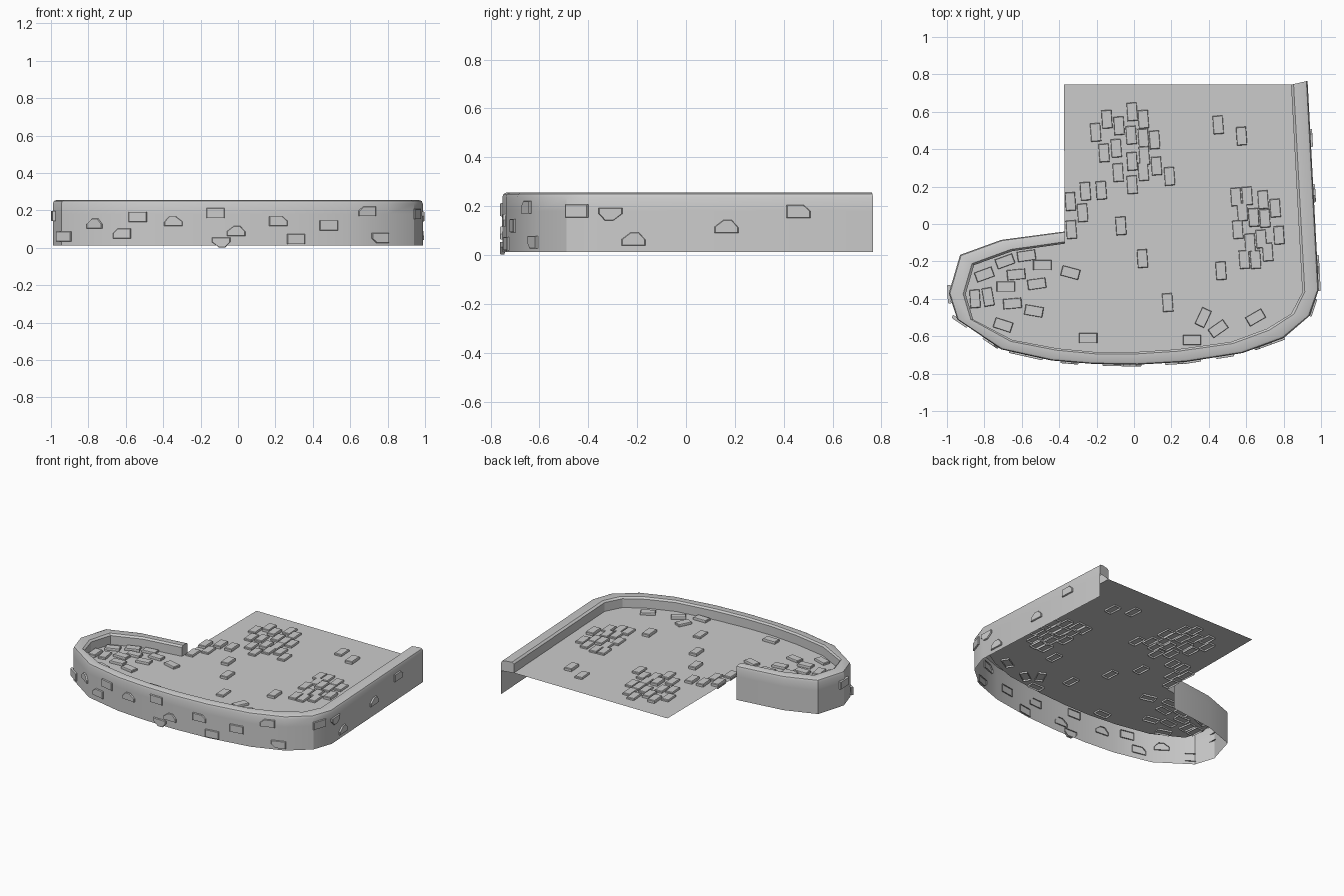
import bpy, bmesh, math
from mathutils import Matrix, Vector

if "Cube" in bpy.data.objects:
    bpy.data.objects.remove(bpy.data.objects["Cube"])

OUTER = [(-.37, -.04), (-.71, -.085), (-.93, -.165), (-.99, -.37), (-.945, -.51),
         (-.71, -.67), (-.44, -.73), (-.22, -.748), (.02, -.752), (.28, -.737),
         (.58, -.69), (.8, -.61), (.94, -.49), (.988, -.35), (.928, .765)]
INNER = [(-.37, -.105), (-.65, -.145), (-.855, -.22), (-.9, -.375), (-.86, -.51),
         (-.65, -.62), (-.41, -.665), (-.2, -.685), (0, -.685), (.23, -.67),
         (.52, -.63), (.71, -.56), (.84, -.48), (.9, -.365), (.84, .745)]
FLOOR_Z = .18


def finish(bm, name):
    me = bpy.data.meshes.new(name)
    bm.to_mesh(me)
    bm.free()
    ob = bpy.data.objects.new(name, me)
    bpy.context.collection.objects.link(ob)
    return ob


# Parapet: profile (0 = outer face, 1 = inner face) swept along the outline
PROFILE = [(0, .012), (0, FLOOR_Z), (0, .236), (.07, .25), (.22, .255),
           (.85, .255), (1, .243), (1, FLOOR_Z)]
bm = bmesh.new()
rings = []
for o, i in zip(OUTER, INNER):
    o, i = Vector(o), Vector(i)
    rings.append([bm.verts.new((*o.lerp(i, t), z)) for t, z in PROFILE])
for a, b in zip(rings, rings[1:]):
    for k in range(len(PROFILE) - 1):
        bm.faces.new((a[k], b[k], b[k + 1], a[k + 1]))
bm.faces.new(rings[0][1:])
bm.faces.new(rings[-1][:0:-1])
wall = finish(bm, "parapet_wall")
bpy.context.view_layer.objects.active = wall
wall.select_set(True)
bpy.ops.object.shade_smooth_by_angle(angle=math.radians(30))

# Floor sheet inside the wall
bm = bmesh.new()
bm.faces.new([bm.verts.new((x, y, FLOOR_Z)) for x, y in INNER + [(-.375, .745)]])
finish(bm, "floor")


def prism(bm, outline, mat, lo, hi):
    """Open-backed prism with a small bevelled front face."""
    rows = []
    for d, s in ((lo, 1), (hi - .004, 1), (hi, .93)):
        rows.append([bm.verts.new(mat @ Vector((x * s, y * s, d))) for x, y in outline])
    n = len(outline)
    for a, b in zip(rows, rows[1:]):
        for k in range(n):
            bm.faces.new((a[k], a[(k + 1) % n], b[(k + 1) % n], b[k]))
    bm.faces.new(rows[-1])


# Paving stones, long side along y (raised and low) or turned by an angle
RAISED = [(-.145, .56), (-.08, .525), (-.01, .335), (-.26, .175), (-.175, .18),
          (-.34, .12), (-.07, -.01), (.045, -.185), (.575, .47), (.64, .035),
          (.775, -.06), (.465, -.25), (-.85, -.4)]
LOW = [(-.01, .6), (.05, .56), (-.205, .49), (-.015, .475), (.05, .46), (.11, .45),
       (-.16, .38), (-.095, .405), (.055, .365), (-.085, .275), (.12, .31),
       (.19, .255), (-.01, .21), (.05, .28), (-.275, .06), (-.335, -.03),
       (.45, .53), (.545, .145), (.605, .15), (.69, .13), (.58, .065), (.755, .085),
       (.555, -.03), (.62, -.1), (.7, .03), (.68, -.08), (.715, -.15),
       (.59, -.19), (.65, -.19), (.18, -.42)]
TURNED = [(-.685, -.335, 0), (-.69, -.2, 20), (-.575, -.17, 8), (-.7, -.54, -18),
          (-.245, -.61, 0), (-.8, -.27, 20), (-.78, -.39, 100), (-.65, -.425, 5),
          (-.63, -.27, 5), (-.49, -.22, 0), (-.52, -.32, 8), (-.34, -.26, -15),
          (-.535, -.465, -10), (.37, -.5, 65), (.45, -.56, 35), (.31, -.62, 0),
          (.65, -.5, 30)]
RECT = [(-.049, -.027), (.049, -.027), (.049, .027), (-.049, .027)]
bm = bmesh.new()
stones = [(x, y, 94, .02) for x, y in RAISED] + [(x, y, 94, .014) for x, y in LOW]
stones += [(x, y, a, .016) for x, y, a in TURNED]
for x, y, a, h in stones:
    m = Matrix.Translation((x, y, FLOOR_Z)) @ Matrix.Rotation(math.radians(a), 4, 'Z')
    prism(bm, RECT, m, -.012, h)
finish(bm, "paving_stones")

# Wall stones: whole, one corner broken, two corners broken
ONE = [(-.049, -.026), (.049, -.026), (.049, .002), (.022, .026), (-.049, .026)]
TWO = [(-.049, -.026), (.049, -.026), (.049, -.004), (.022, .026), (-.012, .026), (-.049, -.002)]
SHAPES = {'R': RECT, 'O': ONE, 'T': TWO}
FRONT = [(-.93, .06, 'R', 1, 1), (-.765, .13, 'T', 1, 1), (-.62, .076, 'O', -1, 1),
         (-.535, .165, 'R', 1, 1), (-.345, .142, 'T', -1, 1), (-.12, .185, 'R', 1, 1),
         (-.01, .09, 'T', 1, 1), (-.09, .028, 'T', 1, -1), (.215, .142, 'O', 1, 1),
         (.31, .046, 'R', 1, 1), (.485, .12, 'R', 1, 1), (.69, .195, 'O', -1, 1),
         (.76, .052, 'O', -1, -1), (.955, .18, 'R', 1, 1)]
SIDE = [(-.31, .167, 'T', -1, -1), (-.215, .066, 'T', 1, 1), (.165, .117, 'T', 1, 1),
        (.46, .178, 'O', 1, 1)]
LEFT = [(-.375, .17, 'R', 1, 1)]
bm = bmesh.new()
for path, axis, items in ((OUTER[3:14], 0, FRONT), (OUTER[13:], 1, SIDE),
                          ([(-.99, -.3), (-.985, -.42)], 1, LEFT)):
    for v, z, kind, fx, fz in items:
        for a, b in zip(path, path[1:]):
            lo, hi = sorted((a[axis], b[axis]))
            if lo <= v <= hi:
                a, b = Vector(a), Vector(b)
                p = a.lerp(b, (v - a[axis]) / (b[axis] - a[axis]))
                u = (b - a).normalized()
                m = Matrix(((u.x, 0, u.y, p.x), (u.y, 0, -u.x, p.y),
                            (0, 1, 0, z), (0, 0, 0, 1)))
                prism(bm, [(x * fx, y * fz) for x, y in SHAPES[kind]], m, -.008, .01)
                break
bmesh.ops.recalc_face_normals(bm, faces=bm.faces)
finish(bm, "wall_stones")
